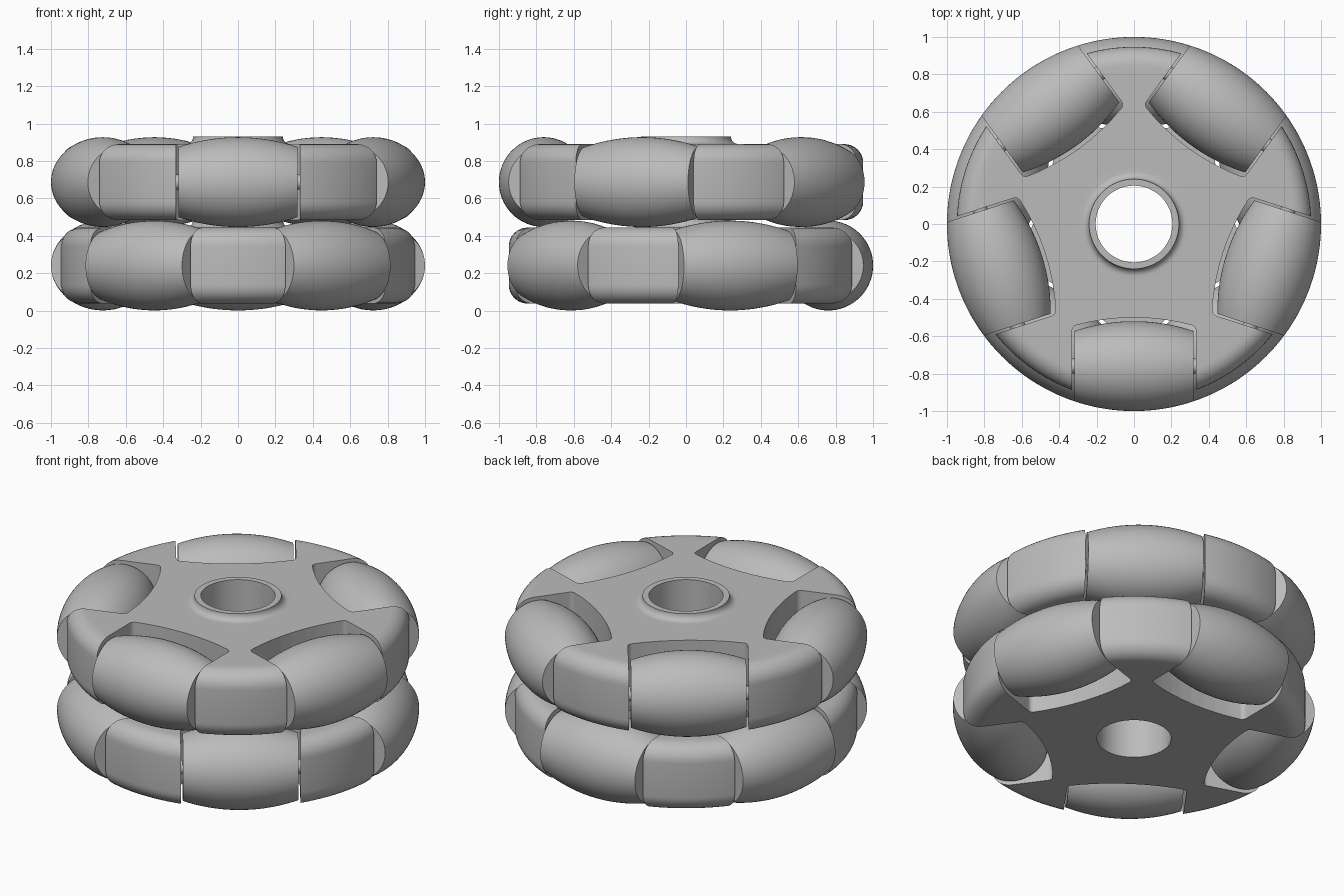
import bpy, bmesh, math
from mathutils import Matrix, Vector

if "Cube" in bpy.data.objects:
    bpy.data.objects.remove(bpy.data.objects["Cube"], do_unlink=True)

COUNT = 5            # rollers per layer
AXIS_R = 0.76        # distance from wheel centre to roller axis
HALF_H = 0.203       # half thickness of a hub plate
LOW_Z, HIGH_Z = 0.241, 0.687

grey = bpy.data.materials.new("plain grey")
grey.use_nodes = True
colour = (0.5, 0.5, 0.5, 1)
grey.diffuse_color = colour
grey.node_tree.nodes["Principled BSDF"].inputs["Base Color"].default_value = colour


def make_object(name, bm):
    bmesh.ops.recalc_face_normals(bm, faces=bm.faces[:])
    mesh = bpy.data.meshes.new(name)
    bm.to_mesh(mesh)
    bm.free()
    mesh.materials.append(grey)
    obj = bpy.data.objects.new(name, mesh)
    bpy.context.collection.objects.link(obj)
    return obj


def activate(obj):
    bpy.ops.object.select_all(action='DESELECT')
    obj.select_set(True)
    bpy.context.view_layer.objects.active = obj


def smooth(obj):
    activate(obj)
    bpy.ops.object.shade_smooth_by_angle(angle=math.radians(30))


def lathe(profile, axis, steps, closed):
    """Revolve a list of points around an axis through the origin."""
    bm = bmesh.new()
    verts = [bm.verts.new(p) for p in profile]
    pairs = list(zip(verts, verts[1:]))
    if closed:
        pairs.append((verts[-1], verts[0]))
    edges = [bm.edges.new(p) for p in pairs]
    bmesh.ops.spin(bm, geom=verts + edges, cent=(0, 0, 0), axis=axis,
                   angle=math.tau, steps=steps, use_duplicate=False)
    bmesh.ops.remove_doubles(bm, verts=bm.verts[:], dist=1e-5)
    return bm


def arc(cx, cz, r, start, end, n=8):
    angles = [math.radians(start + (end - start) * i / n) for i in range(n + 1)]
    return [(cx + r * math.cos(a), cz + r * math.sin(a)) for a in angles]


# Hub plate: bored disc with rounded rim and a filleted boss on top
fillet = 0.1
rim = 0.947 - fillet
outline = [(0.205, -HALF_H), (0.3, -HALF_H), (0.8, -HALF_H)]
outline += arc(rim, -HALF_H + fillet, fillet, -90, 0)
outline += arc(rim, HALF_H - fillet, fillet, 0, 90)
outline += [(0.8, HALF_H), (0.31, HALF_H)]
outline += arc(0.28, HALF_H + 0.04, 0.04, 270, 180)
outline += [(0.205, HALF_H + 0.04)]
hub = make_object("lower_hub", lathe([(r, 0, z) for r, z in outline],
                                     (0, 0, 1), 120, True))

# Roller slots: prisms with a bowed inner wall and rounded inner corners
half_w, corner, deep = 0.331, 0.03, 0.54
right = arc(half_w - corner, deep + corner, corner, 0, -80, 5)
bow = [(x, 0.5 + 0.42 * x * x) for x in (0.24, 0.16, 0.08)]
side = [(half_w, 1.2)] + right + bow
slot = side + [(0, 0.5)] + [(-x, y) for x, y in reversed(side)]
bm = bmesh.new()
for k in range(COUNT):
    turn = Matrix.Rotation(math.tau * k / COUNT, 3, 'Z')
    face = bm.faces.new([bm.verts.new(turn @ Vector((x, y, -0.5))) for x, y in slot])
    grown = bmesh.ops.extrude_face_region(bm, geom=[face])["geom"]
    bmesh.ops.translate(bm, vec=(0, 0, 1),
                        verts=[g for g in grown if isinstance(g, bmesh.types.BMVert)])
cutter = make_object("slot_cutter", bm)
cutter.hide_render = True

activate(hub)
cut = hub.modifiers.new("slots", 'BOOLEAN')
cut.operation, cut.solver, cut.object = 'DIFFERENCE', 'EXACT', cutter
bpy.ops.object.modifier_apply(modifier=cut.name)
bpy.data.objects.remove(cutter, do_unlink=True)
smooth(hub)
hub.location.z = LOW_Z

upper = bpy.data.objects.new("upper_hub", hub.data)
bpy.context.collection.objects.link(upper)
upper.location.z = HIGH_Z
upper.rotation_euler.z = math.pi

# Barrel roller whose outer edge follows the wheel's unit circle
half_len, rings = 0.319, 24
xs = [half_len * (2 * i / rings - 1) for i in range(rings + 1)]
barrel = [(-half_len, 0, 0)]
barrel += [(x, 0, math.sqrt(1 - x * x) - AXIS_R) for x in xs]
barrel += [(half_len, 0, 0)]
roller = make_object("roller_master", lathe(barrel, (1, 0, 0), 64, False))
smooth(roller)

# Axle pin running through each roller into the hub
pin = [(-0.36, 0, 0), (-0.36, 0, 0.04), (0.36, 0, 0.04), (0.36, 0, 0)]
axle = make_object("axle_master", lathe(pin, (1, 0, 0), 24, False))
smooth(axle)

for layer, z, start in (("lower", LOW_Z, 0), ("upper", HIGH_Z, math.pi)):
    for k in range(COUNT):
        a = start + math.tau * k / COUNT
        for part, source in (("roller", roller), ("axle", axle)):
            obj = bpy.data.objects.new(f"{layer}_{part}_{k + 1}", source.data)
            obj.location = (-AXIS_R * math.sin(a), AXIS_R * math.cos(a), z)
            obj.rotation_euler.z = a
            bpy.context.collection.objects.link(obj)
for master in (roller, axle):
    bpy.data.objects.remove(master, do_unlink=True)
